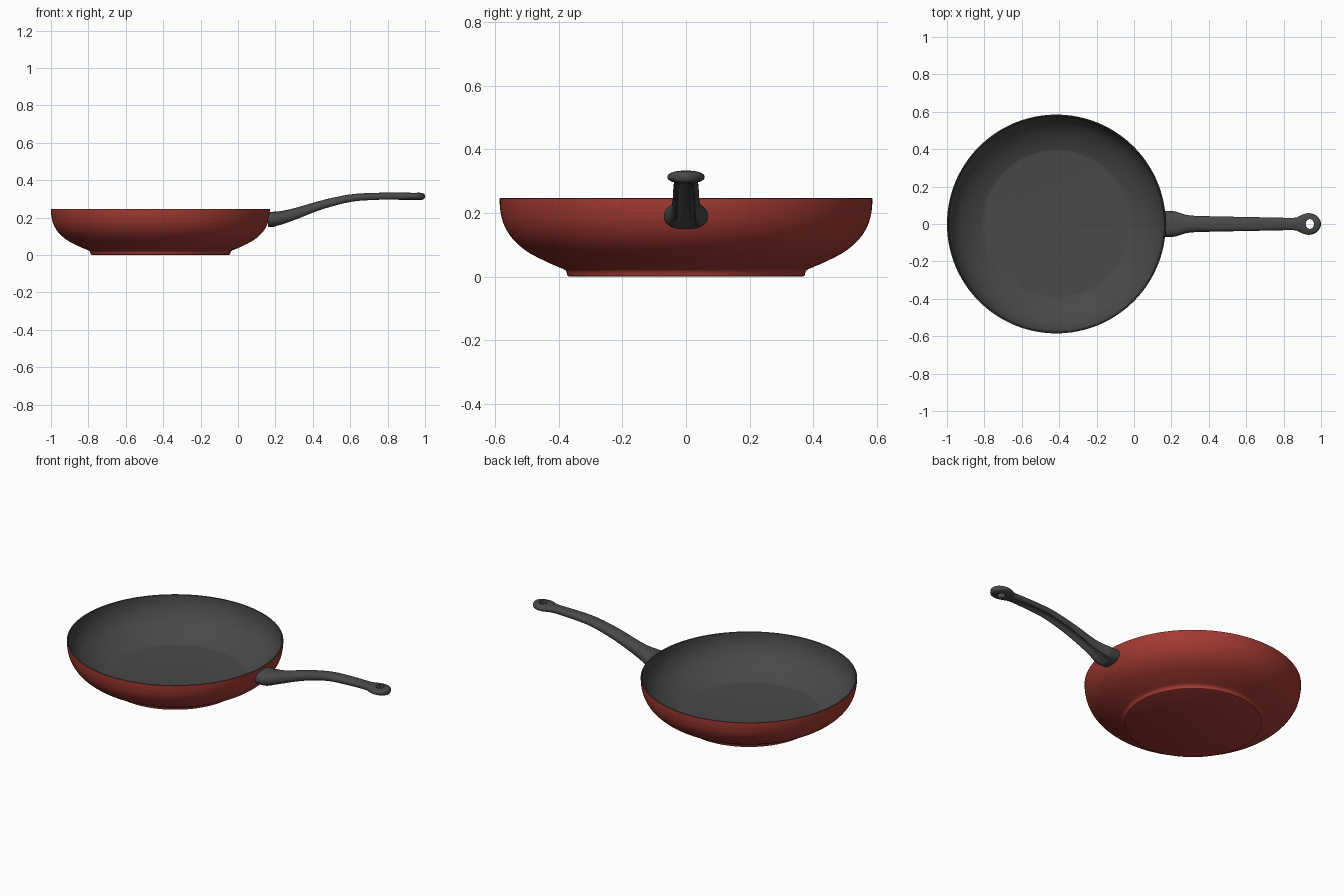
import bpy, bmesh, math

if "Cube" in bpy.data.objects:
    bpy.data.objects.remove(bpy.data.objects["Cube"])

CX = -0.415   # centre of the pan body
SEG = 128


def material(name, rgb):
    m = bpy.data.materials.new(name)
    m.diffuse_color = (*rgb, 1)
    m.use_nodes = True
    m.node_tree.nodes["Principled BSDF"].inputs["Base Color"].default_value = m.diffuse_color
    return m


RED = material("red enamel", (0.37, 0.042, 0.032))
DARK = material("dark grey", (0.066, 0.066, 0.066))


def spline(pts, n):
    """Catmull-Rom curve through points of any dimension."""
    p = [pts[0]] + list(pts) + [pts[-1]]
    out = []
    for i in range(1, len(p) - 2):
        for k in range(n):
            t = k / n
            out.append(tuple(0.5 * (2 * b + (c - a) * t + (2 * a - 5 * b + 4 * c - d) * t * t
                                    + (3 * b - a - 3 * c + d) * t ** 3)
                             for a, b, c, d in zip(*p[i - 1:i + 3])))
    return out + [tuple(pts[-1])]


def make(name, bm, mat, angle):
    bmesh.ops.recalc_face_normals(bm, faces=bm.faces)
    me = bpy.data.meshes.new(name)
    bm.to_mesh(me)
    bm.free()
    me.materials.append(mat)
    ob = bpy.data.objects.new(name, me)
    bpy.context.collection.objects.link(ob)
    bpy.ops.object.select_all(action='DESELECT')
    bpy.context.view_layer.objects.active = ob
    ob.select_set(True)
    bpy.ops.object.shade_smooth_by_angle(angle=math.radians(angle))
    return ob


def loft(rings, caps):
    bm = bmesh.new()
    vs = [[bm.verts.new(c) for c in r] for r in rings]
    for a, b in zip(vs, vs[1:]):
        for i in range(len(a)):
            j = (i + 1) % len(a)
            bm.faces.new((a[i], a[j], b[j], b[i]))
    if caps[0]:
        bm.faces.new(vs[0])
    if caps[1]:
        bm.faces.new(vs[-1])
    return bm


def circle(r, z):
    return [(CX + r * math.cos(2 * math.pi * i / SEG), r * math.sin(2 * math.pi * i / SEG), z)
            for i in range(SEG)]


# pan body: red outside with a raised foot, dark cooking surface inside
wall = spline([(0.384, 0.024), (0.44, 0.048), (0.50, 0.080), (0.545, 0.120),
               (0.572, 0.165), (0.583, 0.21), (0.585, 0.245)], 5)
outer = [(0.366, 0.0), (0.372, 0.003), (0.375, 0.014), (0.378, 0.02)] + wall
inner = [(0.585, 0.245), (0.582, 0.247), (0.577, 0.245)] + spline(
    [(0.575, 0.21), (0.563, 0.17), (0.535, 0.125), (0.49, 0.084),
     (0.44, 0.053), (0.40, 0.034), (0.385, 0.031)], 5)

make("pan_outside", loft([circle(*p) for p in outer], (True, False)), RED, 40)
make("pan_inside", loft([circle(*p) for p in inner], (False, True)), DARK, 50)

# handle: stations of x, centre z, half height, half width, underside groove
stations = spline([
    (0.160, 0.190, 0.040, 0.069, 0.0),
    (0.190, 0.190, 0.041, 0.069, 0.0),
    (0.225, 0.193, 0.041, 0.066, 0.3),
    (0.280, 0.208, 0.037, 0.049, 0.6),
    (0.340, 0.228, 0.033, 0.043, 0.6),
    (0.430, 0.259, 0.028, 0.041, 0.6),
    (0.520, 0.284, 0.025, 0.039, 0.6),
    (0.620, 0.304, 0.022, 0.037, 0.5),
    (0.730, 0.311, 0.021, 0.035, 0.4),
    (0.830, 0.313, 0.020, 0.033, 0.2),
    (0.870, 0.313, 0.020, 0.036, 0.0),
    (0.905, 0.313, 0.020, 0.052, 0.0),
    (0.935, 0.313, 0.020, 0.058, 0.0),
    (0.965, 0.313, 0.020, 0.051, 0.0),
    (0.985, 0.313, 0.018, 0.035, 0.0),
    (0.996, 0.313, 0.012, 0.018, 0.0),
    (1.000, 0.313, 0.004, 0.006, 0.0)], 4)


def section(x, zc, h, w, groove, n=48):
    ring = []
    for i in range(n):
        a = 2 * math.pi * i / n
        c, s = math.cos(a), math.sin(a)
        y = w * math.copysign(abs(c) ** 0.85, c)
        z = h * math.copysign(abs(s) ** 0.85, s)
        if s < 0:
            z += max(groove, 0) * 1.6 * h * math.exp(-(c / 0.45) ** 4)
        ring.append((x, y, zc + z))
    return ring


handle = make("handle", loft([section(*s) for s in stations], (True, True)), DARK, 50)

# hanging hole through the handle tip
hole = [[(0.94 + 0.022 * math.cos(2 * math.pi * i / 32),
          0.026 * math.sin(2 * math.pi * i / 32), z) for i in range(32)] for z in (0.25, 0.38)]
cutter = make("hole_cutter", loft(hole, (True, True)), DARK, 40)
cutter.hide_render = True
cutter.hide_set(True)
cut = handle.modifiers.new("hanging_hole", 'BOOLEAN')
cut.object = cutter
cut.operation = 'DIFFERENCE'
cut.solver = 'EXACT'
handle.modifiers.move(len(handle.modifiers) - 1, 0)
